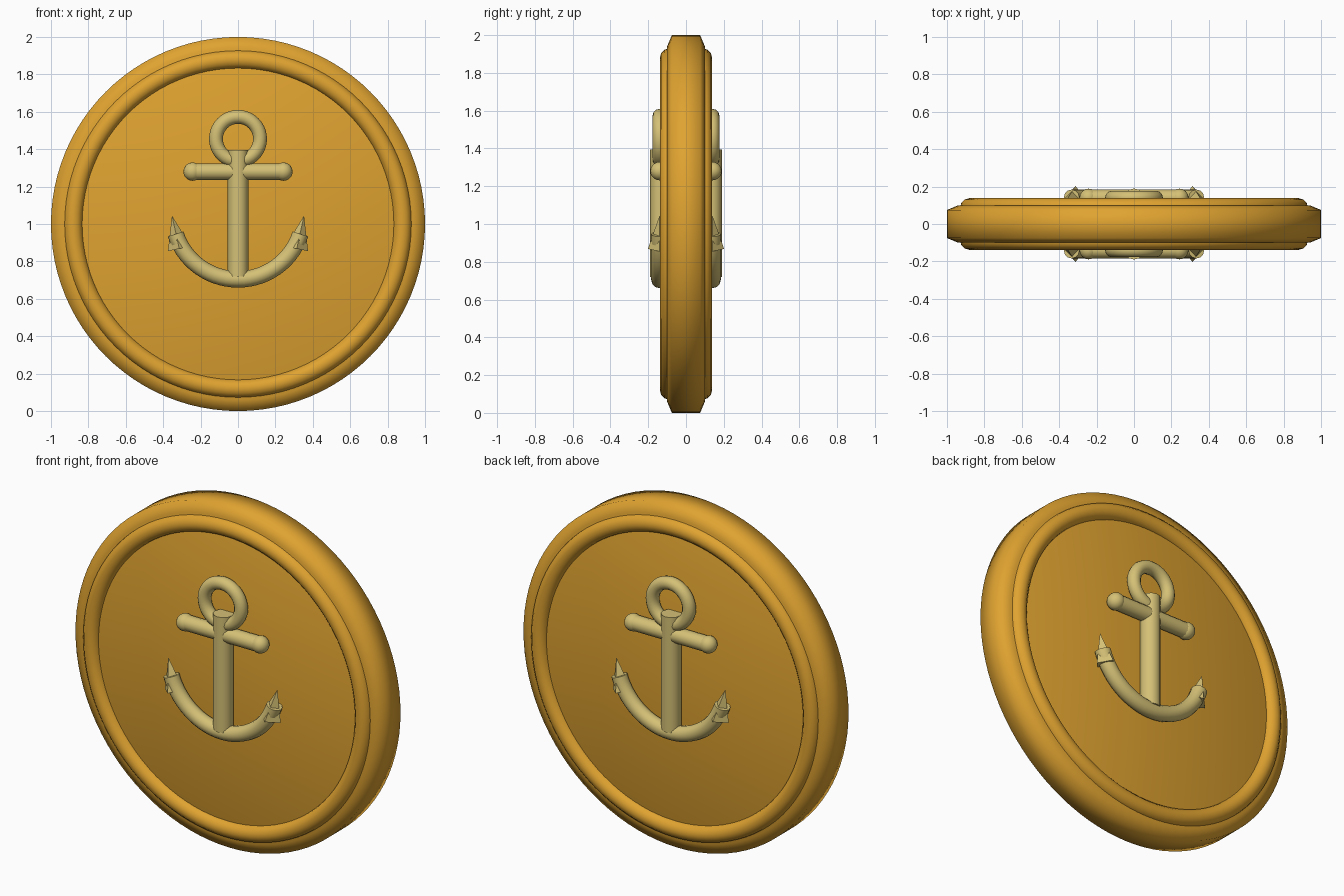
import bpy, bmesh, math
from mathutils import Matrix, Vector

if "Cube" in bpy.data.objects:
    bpy.data.objects.remove(bpy.data.objects["Cube"])


def material(name, rgb):
    m = bpy.data.materials.new(name)
    m.diffuse_color = (*rgb, 1)
    m.use_nodes = True
    m.node_tree.nodes["Principled BSDF"].inputs["Base Color"].default_value = m.diffuse_color
    return m


GOLD = material("gold", (0.74, 0.365, 0.03))
PALE = material("pale_gold", (0.66, 0.53, 0.18))


def finish(name, bm, mat, turn=0.0, angle=40):
    """Turn the part about z, then make it a smooth-shaded object."""
    bmesh.ops.recalc_face_normals(bm, faces=bm.faces)
    bm.transform(Matrix.Rotation(turn, 4, 'Z'))
    mesh = bpy.data.meshes.new(name)
    bm.to_mesh(mesh)
    bm.free()
    ob = bpy.data.objects.new(name, mesh)
    bpy.context.collection.objects.link(ob)
    mesh.materials.append(mat)
    bpy.ops.object.select_all(action='DESELECT')
    bpy.context.view_layer.objects.active = ob
    ob.select_set(True)
    bpy.ops.object.shade_smooth_by_angle(angle=math.radians(angle))
    return ob


def swept_arc(centre, major, minor, a0, a1, steps, sides):
    """Round tube along an arc in the xz plane; a full turn closes on itself."""
    bm = bmesh.new()
    full = abs(a1 - a0) >= 2 * math.pi - 1e-6
    rings = []
    for i in range(steps if full else steps + 1):
        a = a0 + (a1 - a0) * i / steps
        ring = []
        for j in range(sides):
            b = 2 * math.pi * j / sides
            r = major + minor * math.cos(b)
            ring.append(bm.verts.new(Vector(centre) + Vector(
                (r * math.cos(a), minor * math.sin(b), r * math.sin(a)))))
        rings.append(ring)
    for i in range(steps):
        p, q = rings[i], rings[(i + 1) % len(rings)]
        for j in range(sides):
            k = (j + 1) % sides
            bm.faces.new((p[j], p[k], q[k], q[j]))
    if not full:
        bm.faces.new(rings[0])
        bm.faces.new(rings[-1])
    return bm


def rod(start, end, r1, r2, sides, spin=0.0):
    """Cylinder or cone from start to end."""
    bm = bmesh.new()
    a, b = Vector(start), Vector(end)
    d = b - a
    mat = (Matrix.Translation((a + b) / 2)
           @ d.to_track_quat('Z', 'Y').to_matrix().to_4x4()
           @ Matrix.Rotation(spin, 4, 'Z'))
    bmesh.ops.create_cone(bm, cap_ends=True, segments=sides, radius1=r1,
                          radius2=r2, depth=d.length, matrix=mat)
    return bm


# Coin body: a disc with chamfered edges
bm = bmesh.new()
loops = []
for r, y in ((0.94, -0.1), (1.0, -0.075), (1.0, 0.075), (0.94, 0.1)):
    loops.append([bm.verts.new((r * math.cos(t), y, 1 + r * math.sin(t)))
                  for t in (2 * math.pi * i / 96 for i in range(96))])
for p, q in zip(loops, loops[1:]):
    for j in range(96):
        k = (j + 1) % 96
        bm.faces.new((p[j], p[k], q[k], q[j]))
bm.faces.new(loops[0])
bm.faces.new(loops[-1])
finish("coin_body", bm, GOLD, angle=80)

# The same relief on both faces
for side, turn in (("front", 0.0), ("back", math.pi)):
    # Raised border
    finish(f"{side}_border", swept_arc((0, -0.088, 1), 0.88, 0.05, 0, 2 * math.pi, 96, 12),
           GOLD, turn)
    Y = -0.14
    # Anchor ring, shank and stock
    finish(f"{side}_anchor_ring", swept_arc((0, Y, 1.455), 0.118, 0.037, 0, 2 * math.pi, 40, 12),
           PALE, turn)
    finish(f"{side}_anchor_shank", rod((0, -0.135, 0.72), (0, -0.135, 1.395), 0.055, 0.055, 12),
           PALE, turn)
    finish(f"{side}_anchor_stock", rod((-0.25, Y, 1.28), (0.25, Y, 1.28), 0.044, 0.044, 12),
           PALE, turn)
    # Curved arms
    finish(f"{side}_anchor_arms",
           swept_arc((0, Y, 1.055), 0.351, 0.044, math.radians(198), math.radians(342), 28, 12),
           PALE, turn)
    for s, label in ((-1, "left"), (1, "right")):
        # Ball on the stock end
        bm = bmesh.new()
        bmesh.ops.create_uvsphere(bm, u_segments=16, v_segments=10, radius=0.049,
                                  matrix=Matrix.Translation((s * 0.243, Y, 1.28)))
        finish(f"{side}_{label}_stock_ball", bm, PALE, turn)
        # Pointed fluke
        finish(f"{side}_{label}_fluke",
               rod((s * 0.314, Y, 0.868), (s * 0.353, Y, 1.045), 0.062, 0, 4),
               PALE, turn, 30)
